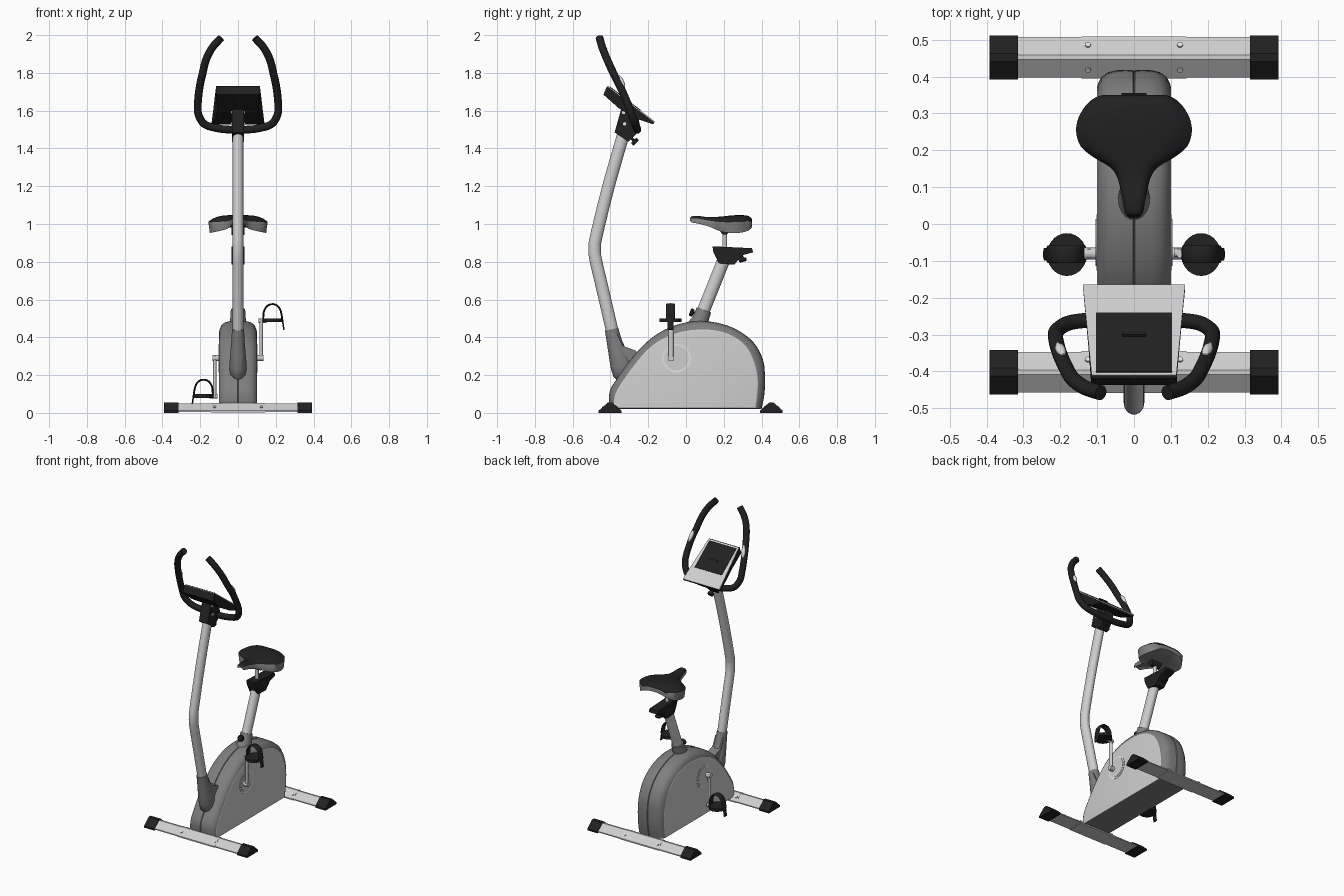
import bpy, bmesh, math
from mathutils import Vector as V

if "Cube" in bpy.data.objects:
    bpy.data.objects.remove(bpy.data.objects["Cube"])

def material(name, c):
    m = bpy.data.materials.new(name)
    m.diffuse_color = (c, c, c, 1)
    m.use_nodes = True
    m.node_tree.nodes["Principled BSDF"].inputs["Base Color"].default_value = m.diffuse_color
    return m

LIGHT = material("light grey", 0.62)
GREY = material("mid grey", 0.21)
BLACK = material("black", 0.015)
SILVER = material("silver", 0.75)

def loft(name, rings, mats, rule=None, angle=35):
    """Skin closed rings, cap both ends, colour the faces by rule."""
    bm = bmesh.new()
    vr = [[bm.verts.new(p) for p in r] for r in rings]
    n = len(vr[0])
    for a, b in zip(vr, vr[1:]):
        for i in range(n):
            j = (i + 1) % n
            bm.faces.new((a[i], a[j], b[j], b[i]))
    bm.faces.new(vr[0])
    bm.faces.new(vr[-1])
    bmesh.ops.recalc_face_normals(bm, faces=bm.faces)
    if rule:
        for f in bm.faces:
            f.material_index = rule(f)
    me = bpy.data.meshes.new(name)
    bm.to_mesh(me)
    bm.free()
    for m in mats:
        me.materials.append(m)
    ob = bpy.data.objects.new(name, me)
    bpy.context.collection.objects.link(ob)
    bpy.ops.object.select_all(action='DESELECT')
    ob.select_set(True)
    bpy.context.view_layer.objects.active = ob
    bpy.ops.object.shade_smooth_by_angle(angle=math.radians(angle))
    return ob

def spline(pts, k=5):
    """Smooth Catmull-Rom path through the points."""
    p = [V(q) for q in pts]
    p = [2 * p[0] - p[1]] + p + [2 * p[-1] - p[-2]]
    out = []
    for a, b, c, d in zip(p, p[1:], p[2:], p[3:]):
        for i in range(k):
            t = i / k
            out.append(0.5 * (2 * b + (c - a) * t + (2 * a - 5 * b + 4 * c - d) * t**2
                              + (3 * b - a - 3 * c + d) * t**3))
    return out + [p[-2]]

def tube(name, pts, rad, mat, ref=(1, 0, 0), n=20):
    """Sweep an ellipse; rad is one (a, b) pair or one per point."""
    pts = [V(p) for p in pts]
    rads = rad if isinstance(rad, list) else [rad] * len(pts)
    u, rings = V(ref), []
    for i, p in enumerate(pts):
        t = (pts[min(i + 1, len(pts) - 1)] - pts[max(i - 1, 0)]).normalized()
        u = (u - t * u.dot(t)).normalized()
        v = t.cross(u)
        a, b = rads[i]
        rings.append([p + u * a * math.cos(w) + v * b * math.sin(w)
                      for w in (2 * math.pi * j / n for j in range(n))])
    return loft(name, rings, [mat])

def prism(name, yz, x0, x1, mat):
    return loft(name, [[V((x, y, z)) for y, z in yz] for x in (x0, x1)], [mat])

def knob(name, p, d):
    p, d = V(p), V(d).normalized()
    ts = [(-.03, .008), (.01, .008), (.011, .018), (.016, .021), (.026, .021), (.031, .016)]
    tube(name, [p + d * t for t, _ in ts], [(r, r) for _, r in ts], BLACK, n=16)

# flywheel housing: grey rounded rim with light side panels and a centre seam
outer = spline([(-.405, .02, 0), (-.405, .11, 0), (-.36, .19, 0), (-.27, .31, 0), (-.18, .398, 0),
                (-.08, .455, 0), (.04, .485, 0), (.16, .478, 0), (.27, .44, 0), (.36, .37, 0),
                (.408, .28, 0), (.418, .19, 0), (.415, .1, 0), (.40, .02, 0)], 4)
inner = spline([(-.375, .025, 0), (-.37, .085, 0), (-.34, .145, 0), (-.25, .27, 0), (-.17, .352, 0),
                (-.07, .405, 0), (.04, .428, 0), (.15, .427, 0), (.24, .40, 0), (.31, .345, 0),
                (.35, .265, 0), (.37, .18, 0), (.368, .1, 0), (.36, .025, 0)], 4)
half = [(.003, 0), (.045, .02), (.07, .14), (.088, .4), (.098, .8), (.1, 1)]
steps = [(-x, t) for x, t in reversed(half)] + [(0, .1)] + half
loft("housing", [[V((x, *o.lerp(i, t).xy)) for o, i in zip(outer, inner)] for x, t in steps],
     [GREY, LIGHT], lambda f: int(abs(f.calc_center_median().x) > .0985))

# floor bars with end caps, wrap plates and bolts
def bar_profile(y, g, top):
    return [(y - .055 - g, .005 - g), (y - .055 - g, .012), (y - top, .05 + g),
            (y + top, .05 + g), (y + .055 + g, .012), (y + .055 + g, .005 - g)]
for label, y in (("front", -.402), ("rear", .452)):
    prism(label + "_bar", bar_profile(y, 0, .006), -.34, .34, LIGHT)
    prism(label + "_bar_plate", bar_profile(y, .002, .006), -.143, .143, LIGHT)
    for s in (1, -1):
        prism(label + "_bar_cap", bar_profile(y, .005, .011), s * .315, s * .392, BLACK)
        for d in (1, -1):
            c, nrm = V((s * .125, y + d * .033, .031)), V((0, d * .61, .79))
            tube("bolt", [c - nrm * .004, c + nrm * .005], (.008, .008), SILVER, n=12)

# main post, lower sleeve and gusset
tube("main_post", spline([(0, -.37, .34), (0, -.392, .44), (0, -.45, .69), (0, -.478, .81),
     (0, -.484, .87), (0, -.474, .94), (0, -.41, 1.2), (0, -.33, 1.48)]), (.028, .033), LIGHT, n=28)
tube("post_sleeve", [(0, -.394, .443), (0, -.38, .38), (0, -.36, .31), (0, -.34, .25),
     (0, -.328, .205), (0, -.322, .18)],
     [(.032, .036), (.035, .04), (.041, .05), (.046, .06), (.042, .058), (.025, .04)], GREY, n=28)
prism("sleeve_gusset", [(-.365, .42), (-.335, .355), (-.262, .328), (-.25, .28), (-.34, .2)],
      -.032, .032, GREY)

# handlebar bracket and knob
prism("handlebar_bracket", [(-.378, 1.485), (-.34, 1.62), (-.30, 1.66), (-.255, 1.58),
      (-.24, 1.5), (-.305, 1.435)], -.033, .033, BLACK)
knob("handlebar_knob", (0, -.285, 1.45), (0, .5, -.5))
for s in (1, -1):
    for y, z in ((-.33, 1.59), (-.325, 1.53)):
        tube("bracket_bolt", [(s * .03, y, z), (s * .037, y, z)], (.009, .009), SILVER, (0, 1, 0), 12)

# handlebar loop and pulse sensors
side = [(.09, -.458, 1.985), (.135, -.443, 1.935), (.168, -.418, 1.872), (.188, -.383, 1.795),
        (.204, -.345, 1.72), (.213, -.306, 1.63), (.208, -.288, 1.575), (.175, -.268, 1.527),
        (.11, -.26, 1.507), (.05, -.258, 1.5)]
tube("handlebar", spline(side + [(-x, y, z) for x, y, z in reversed(side)]), (.0205, .0205), BLACK)
for s in (1, -1):
    tube("pulse_sensor", [(s * .192, -.357, 1.785), (s * .197, -.346, 1.763), (s * .202, -.336, 1.74),
         (s * .206, -.327, 1.72)], [(.006, .006), (.013, .013), (.013, .013), (.006, .006)], SILVER)

# console: dark wedge, light face plate, dark screen
A, B, N = V((0, -.418, 1.73)), V((0, -.167, 1.538)), V((0, .61, .79))
def on_face(t, h, w):
    p = A.lerp(B, t) + N * h
    return [V((-w, p.y, p.z)), V((w, p.y, p.z))]
def plate(name, t0, t1, w0, w1, h0, h1, mat):
    loft(name, [on_face(t0, h, w0) + on_face(t1, h, w1)[::-1] for h in (h0, h1)], [mat])
def cross(w, y, z):
    return [V((-w, y, z)), V((w, y, z))]
loft("console_body", [cross(.116, A.y, A.z) + cross(.116, -.437, 1.685)[::-1],
     on_face(.3, 0, .123) + cross(.108, -.355, 1.612)[::-1],
     on_face(.7, 0, .132) + cross(.118, -.27, 1.56)[::-1],
     on_face(1, 0, .139) + cross(.139, -.175, 1.528)[::-1]], [BLACK])
plate("console_face", .02, 1, .115, .139, -.001, .005, LIGHT)
plate("console_screen", .05, .69, .103, .103, .004, .008, BLACK)

# seat post, sleeve, knob, slider block and rod
tube("seat_post", [(0, .06, .46), (0, .2, .81)], (.03, .034), LIGHT, n=24)
tube("seat_post_sleeve", [(0, .055, .45), (0, .075, .49), (0, .095, .545)],
     [(.05, .055), (.042, .044), (.038, .04)], GREY, n=24)
knob("seat_post_knob", (0, .05, .525), (0, -1, .35))
prism("seat_slider", [(.14, .882), (.35, .872), (.355, .85), (.30, .835), (.255, .785),
      (.175, .79), (.145, .85)], -.034, .034, BLACK)
knob("slider_knob", (0, .295, .83), (0, .25, -1))
tube("seat_rod", [(0, .205, .86), (0, .205, 1.0)], (.012, .012), LIGHT)
tube("seat_clamp", [(-.035, .205, .965), (.035, .205, .965)], (.022, .022), BLACK, (0, 1, 0))

# saddle: stations of (y, half width, top z, skirt bottom z)
stations = [(.022, .014, 1.03, 1.018), (.03, .024, 1.04, 1.008), (.06, .03, 1.043, 1.003),
            (.1, .038, 1.038, .993), (.13, .047, 1.036, .983), (.155, .066, 1.037, .972),
            (.18, .108, 1.039, .962), (.21, .144, 1.042, .955), (.25, .157, 1.046, .952),
            (.29, .15, 1.047, .954), (.325, .128, 1.044, .963), (.343, .105, 1.034, .975),
            (.35, .085, 1.022, .985)]
def saddle_ring(y, w, zt, zb):
    us, h = [i / 6 for i in range(-6, 7)], zt - zb
    top = [V((u * w, y, zt - h * .36 * u**4)) for u in us]
    low = [V((u * w * .95, y, zb + h * .35 * (1 - u * u))) for u in reversed(us)]
    return top + low
loft("seat", [saddle_ring(*s[:]) for s in spline([V(s) for s in stations], 3)],
     [GREY, BLACK], lambda f: int(f.normal.z > .3), 50)

# crank discs, cranks and strapped pedals (right up, left down)
for s, word in ((1, "right"), (-1, "left")):
    for r, x, m in ((.076, .102, SILVER), (.064, .104, LIGHT)):
        tube(word + "_crank_disc", [(s * .095, -.05, .29), (s * x, -.05, .29)], (r, r), m, (0, 1, 0), 40)
    tube(word + "_hub", [(s * .1, -.08, .29), (s * .135, -.08, .29)], (.016, .016), LIGHT, (0, 1, 0))
    tube(word + "_crank", [(s * .122, -.08, .29 - s * .012), (s * .124, -.08, .29 + s * .21)],
         (.009, .013), LIGHT)
    dz = 0 if s > 0 else -.4
    tube(word + "_pedal_axle", [(s * .108, -.078, .487 + dz), (s * .15, -.078, .487 + dz)],
         (.012, .012), LIGHT, (0, 1, 0))
    tube(word + "_pedal", [(s * .182, -.083, .48 + dz), (s * .182, -.083, .499 + dz)],
         (.054, .058), BLACK, n=28)
    strap = spline([(s * .133, -.082, .495 + dz), (s * .138, -.082, .54 + dz), (s * .16, -.082, .57 + dz),
                    (s * .195, -.082, .574 + dz), (s * .222, -.082, .55 + dz),
                    (s * .234, -.082, .5 + dz), (s * .243, -.082, .44 + dz)], 4)
    tube(word + "_strap", strap, [(.024, .005)] * 21 + [(.017, .004)] * 4, BLACK, (0, 1, 0), 12)
